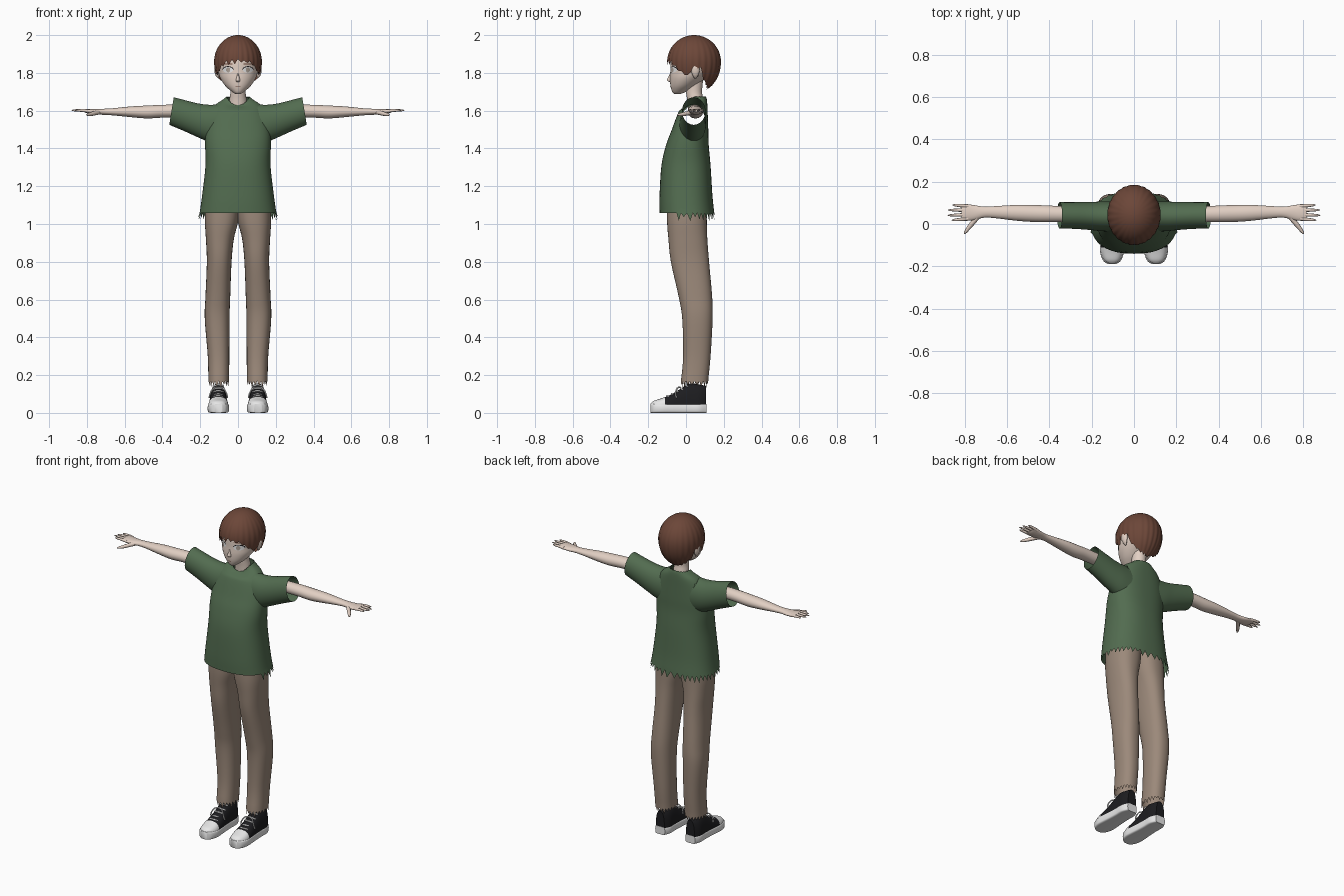
import bpy, bmesh, math, random
from mathutils import Vector

random.seed(4)
if "Cube" in bpy.data.objects:
    bpy.data.objects.remove(bpy.data.objects["Cube"])


def material(name, *rgb):
    m = bpy.data.materials.new(name)
    m.use_nodes = True
    m.diffuse_color = (*rgb, 1)
    m.node_tree.nodes["Principled BSDF"].inputs["Base Color"].default_value = (*rgb, 1)
    return m


SKIN = material("pale skin", .76, .63, .55)
HAIR = material("brown hair", .15, .062, .04)
GREEN = material("green cloth", .085, .15, .08)
TAN = material("tan cloth", .33, .25, .195)
BLACK = material("black canvas", .012, .012, .014)
WHITE = material("white rubber", .8, .8, .8)
IRIS = material("soft grey iris", .42, .36, .31)
SIDES = (("left", 1), ("right", -1))


def refine(rows, n=5):
    """Smooth a short table of section values into a dense one."""
    out = []
    for i in range(len(rows) - 1):
        four = [rows[min(max(i + k, 0), len(rows) - 1)] for k in (-1, 0, 1, 2)]
        for k in range(n):
            t = k / n
            out.append([.5 * (2*q + (r-p)*t + (2*p - 5*q + 4*r - s)*t*t + (3*q - p - 3*r + s)*t**3)
                        for p, q, r, s in zip(*four)])
    return out + [list(rows[-1])]


def oval(n, e):
    """Points of a unit superellipse."""
    pts = []
    for i in range(n):
        c, s = math.cos(math.tau * i / n), math.sin(math.tau * i / n)
        pts.append((math.copysign(abs(c) ** (2 / e), c), math.copysign(abs(s) ** (2 / e), s)))
    return pts


def finish(name, mesh, mats, rule=None):
    for m in mats:
        mesh.materials.append(m)
    if rule:
        for p in mesh.polygons:
            p.material_index = rule(p.center)
    mesh.shade_smooth()
    mesh.set_sharp_from_angle(angle=math.radians(50))
    obj = bpy.data.objects.new(name, mesh)
    bpy.context.collection.objects.link(obj)
    return obj


def skin(name, rings, mats, side=1, caps=True, skip=None, rule=None):
    """Bridge a list of closed rings into one surface."""
    bm = bmesh.new()
    loops = [[bm.verts.new((p[0] * side, p[1], p[2])) for p in ring] for ring in rings]
    for a, b in zip(loops, loops[1:]):
        for i in range(len(a)):
            j = (i + 1) % len(a)
            quad = (a[i], a[j], b[j], b[i])
            if not (skip and skip(sum((v.co for v in quad), Vector()) / 4)):
                bm.faces.new(quad)
    if caps:
        bm.faces.new(loops[0])
        bm.faces.new(loops[-1])
    bmesh.ops.remove_doubles(bm, verts=bm.verts, dist=.00005)
    bmesh.ops.recalc_face_normals(bm, faces=bm.faces)
    mesh = bpy.data.meshes.new(name)
    bm.to_mesh(mesh)
    bm.free()
    return finish(name, mesh, mats, rule)


def upright(rows, n=32, e=2):
    """Rings from rows of z, x low, x high, y front, y back."""
    return [[((a + b) / 2 + (b - a) / 2 * c, (f + k) / 2 + (k - f) / 2 * s, z) for c, s in oval(n, e)]
            for z, a, b, f, k in rows]


def centred(rows):
    return refine([(z, -r, r, f, k) for z, r, f, k in rows])


def sideways(rows, n=28, e=2):
    """Rings from rows of x, lean, y, y radius, z, z radius."""
    return [[(x + lean * s, y + ry * c, z + rz * s) for c, s in oval(n, e)]
            for x, lean, y, ry, z, rz in refine(rows)]


def tube(name, points, radius, mat, side=1, taper=None):
    curve = bpy.data.curves.new(name, "CURVE")
    curve.dimensions, curve.bevel_depth, curve.bevel_resolution = "3D", radius, 2
    curve.use_fill_caps = True
    dense = refine(points, 4)
    spline = curve.splines.new("POLY")
    spline.points.add(len(dense) - 1)
    for i, (x, y, z) in enumerate(dense):
        spline.points[i].co = (x * side, y, z, 1)
        t = i / (len(dense) - 1)
        spline.points[i].radius = math.sqrt(max(.03, 1 - t ** 4)) * (1 - .25 * t) if taper else 1
    temp = bpy.data.objects.new(name + "_path", curve)
    bpy.context.collection.objects.link(temp)
    mesh = bpy.data.meshes.new_from_object(temp.evaluated_get(bpy.context.evaluated_depsgraph_get()))
    bpy.data.objects.remove(temp)
    mesh.materials.clear()
    return finish(name, mesh, [mat])


# Head, neck, nose and ears
head = centred([(1.688, .012, -.062, -.03), (1.7, .032, -.073, 0), (1.73, .066, -.082, .05),
                (1.77, .093, -.085, .1), (1.81, .105, -.083, .14), (1.87, .112, -.08, .16),
                (1.93, .095, -.06, .14), (1.97, .05, -.01, .1)])
skin("head", upright(head, 48), [SKIN])
skin("neck", upright(centred([(1.6, .05, .012, .09), (1.66, .045, .006, .09),
                              (1.7, .04, 0, .085), (1.76, .042, 0, .09)])), [SKIN])
skin("nose", upright(centred([(1.752, .009, -.088, -.07), (1.76, .012, -.1, -.07),
                              (1.775, .008, -.096, -.07), (1.8, .003, -.083, -.07)]), 16), [SKIN])
for label, side in SIDES:
    ear = [(z, .1, .1 + w, .05 - d, .05 + d) for z, w, d in
           ((1.77, .005, .004), (1.785, .018, .014), (1.81, .025, .022), (1.835, .024, .02), (1.845, .01, .008))]
    skin(label + "_ear", upright(refine(ear, 3), 16), [SKIN], side)


def face_y(x, z):
    z0, a, b, f, k = min(head, key=lambda r: abs(r[0] - z))
    for lo, hi in zip(head, head[1:]):
        if lo[0] <= z <= hi[0]:
            t = (z - lo[0]) / (hi[0] - lo[0])
            _, a, b, f, k = [p + (q - p) * t for p, q in zip(lo, hi)]
    return (f + k) / 2 - (k - f) / 2 * math.sqrt(max(0, 1 - (x / b) ** 2))


def patch(name, x, z, w, h, mat, lift, side=1):
    """Thin oval that follows the face."""
    rings = [[(x + w*s*c, face_y(x + w*s*c, z + h*s*d) - lift, z + h*s*d) for c, d in oval(24, 2)]
             for s in (0, .35, .7, 1)]
    skin(name, rings, [mat], side, caps=False)


# Painted face details
for label, side in SIDES:
    patch(label + "_eyelash", .053, 1.82, .029, .0155, BLACK, .002, side)
    patch(label + "_eye", .053, 1.816, .027, .0155, WHITE, .0035, side)
    patch(label + "_iris", .052, 1.816, .011, .0135, IRIS, .005, side)
    patch(label + "_eyebrow", .055, 1.847, .028, .003, HAIR, .003, side)
patch("mouth", 0, 1.726, .013, .0018, HAIR, .003)

# Hair cap with a ragged hem and raised locks
hem_guide = ((0, 1.868), (35, 1.855), (55, 1.815), (75, 1.785), (86, 1.83), (104, 1.83),
             (115, 1.765), (140, 1.725), (180, 1.71))
COUNT, LOCK = 144, 6
lengths = [random.uniform(.008, .032) for _ in range(COUNT // LOCK)]
columns = []
for i in range(COUNT):
    a = 360 * i / COUNT
    fold = min(a, 360 - a)
    for (d0, z0), (d1, z1) in zip(hem_guide, hem_guide[1:]):
        if d0 <= fold <= d1:
            hem = z0 + (z1 - z0) * (fold - d0) / (d1 - d0)
    tooth = 1 - abs((i % LOCK) / LOCK * 2 - 1)
    hem -= lengths[i // LOCK] * (tooth - .3) * (1 if fold < 90 else .5)
    a = math.radians(a)
    column = []
    for k in range(19):
        t = k / 18
        z = 2 - (2 - hem) * (1 - math.cos(t * math.pi / 2))
        drop = (z - 1.86) / (.14 if z > 1.86 else .17)
        r = math.sqrt(max(0, 1 - drop * drop)) * (1 + .03 * (tooth - .5) * t)
        column.append((.126 * r * math.sin(a), .043 - .142 * r * math.cos(a), z))
    columns.append(column)
skin("hair", list(zip(*columns)), [HAIR], caps=False)

# Shirt body: torn hem at sides and back, torn neckline, open armholes
body = upright(centred([(1.058, .203, -.14, .15), (1.15, .19, -.14, .14), (1.31, .172, -.13, .13),
                        (1.42, .174, -.105, .12), (1.5, .17, -.075, .118), (1.58, .15, -.045, .115),
                        (1.63, .12, -.02, .113), (1.66, .078, 0, .11), (1.675, .06, .005, .105)]), 80, 2.4)
for i, (x, y, z) in enumerate(body[0]):
    if i % 2 and y > -.05:
        body[0][i] = (x * 1.04, y * 1.02, z - random.uniform(.02, .045))
for ring in body:
    for i, (x, y, z) in enumerate(ring):
        front = max(0, -math.sin(math.tau * i / 80)) ** 2
        if z > 1.6:
            ring[i] = (x, y, z - .045 * front * (z - 1.6) / .075)
for i in range(1, 80, 4):
    x, y, z = body[-1][i]
    body[-1][i] = (x, y, z - .012)


def armhole(p):
    return abs(p.x) > .09 and ((p.y - .04) / .058) ** 2 + ((p.z - 1.565) / .062) ** 2 < 1


skin("shirt_body", body, [GREEN], caps=False, skip=armhole)

for label, side in SIDES:
    # Sleeve
    skin(label + "_sleeve", sideways([
        (.085, 0, .035, .07, 1.525, .11), (.15, 0, .036, .07, 1.532, .099), (.21, 0, .038, .066, 1.548, .09),
        (.28, -.005, .04, .063, 1.573, .081), (.352, -.012, .041, .062, 1.598, .073)], 40), [GREEN], side, caps=False)
    # Arm and palm
    skin(label + "_arm", sideways([
        (.28, 0, .045, .036, 1.598, .034), (.4, 0, .048, .039, 1.597, .034), (.48, 0, .05, .04, 1.593, .034),
        (.56, 0, .053, .037, 1.594, .029), (.66, 0, .056, .028, 1.594, .019), (.71, 0, .056, .026, 1.594, .016),
        (.76, 0, .054, .036, 1.594, .014), (.8, 0, .055, .039, 1.598, .011), (.815, 0, .055, .036, 1.6, .007)]),
        [SKIN], side)
    # Fingers and thumb
    for finger, base, tip, reach in (("index", .025, .018, .862), ("middle", .045, .041, .882),
                                     ("ring", .065, .066, .88), ("little", .084, .09, .858)):
        tube(label + "_" + finger + "_finger", [(.785, base, 1.597), (.82, (base + tip) / 2, 1.601),
             (reach, tip, 1.602)], .0095, SKIN, side, True)
    tube(label + "_thumb", [(.735, .04, 1.592), (.765, .003, 1.585), (.785, -.022, 1.58), (.803, -.047, 1.578)],
         .0125, SKIN, side, True)

    # Trouser leg with a frayed cuff
    leg = upright(refine([
        (.168, .047, .157, -.027, .117), (.3, .046, .16, -.015, .13), (.5, .045, .176, -.02, .141),
        (.62, .041, .172, -.04, .138), (.8, .034, .165, -.08, .122), (.92, .022, .17, -.093, .113),
        (1.01, 0, .175, -.1, .11), (1.1, -.01, .172, -.1, .11)]), 40, 2.3)
    leg[0] = [(x, y, z - (random.uniform(.015, .035) if i % 2 else 0)) for i, (x, y, z) in enumerate(leg[0])]
    skin(label + "_trouser_leg", leg, [TAN], side, caps=False)

    # Shoe: rubber sole, canvas upper with a pale toe cap, laces
    mid = .104
    shape = refine([(-.187, .018, .05), (-.17, .04, .064), (-.13, .053, .077), (-.08, .051, .097),
                    (-.03, .047, .127), (.02, .045, .155), (.07, .045, .15), (.107, .03, .143)])
    skin(label + "_shoe_sole", [[(mid + (w + .003) * c, y * 1.01, .024 + .024 * s) for c, s in oval(24, 6)]
                                for y, w, top in shape], [WHITE], side)
    skin(label + "_shoe_upper", [[(mid + w * c, y, max(.03, .03 + (top - .03) * s)) for c, s in oval(32, 2.6)]
                                 for y, w, top in shape], [BLACK, WHITE], side,
         rule=lambda c: 1 if c.y < -.115 else 0)
    for k in range(5):
        y = -.1 + k * .024
        top = min(shape, key=lambda r: abs(r[0] - y))[2]
        tube(f"{label}_lace_{k + 1}", [(mid - .028, y + .012, top - .006), (mid, y, top + .003),
                                       (mid + .028, y + .012, top - .006)], .005, WHITE, side)
    for end, way in (("inner", -1), ("outer", 1)):
        tube(f"{label}_{end}_lace_bow", [(mid, -.03, .135), (mid + way * .025, -.045, .132),
                                         (mid + way * .042, -.055, .105), (mid + way * .048, -.05, .08)],
             .004, WHITE, side)
